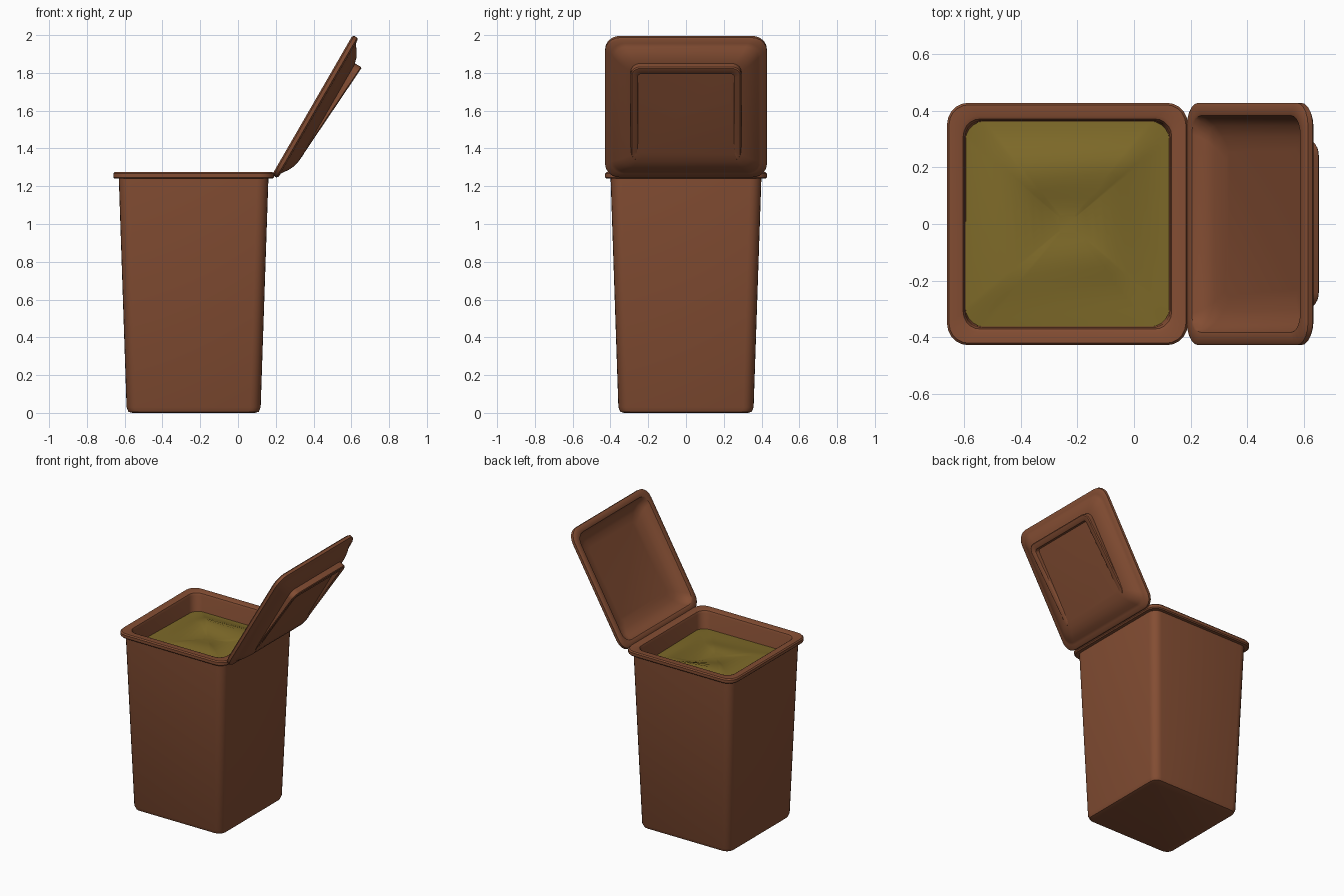
import bpy, bmesh, math
from mathutils import Matrix, Vector

if "Cube" in bpy.data.objects:
    bpy.data.objects.remove(bpy.data.objects["Cube"])


def material(name, rgb):
    m = bpy.data.materials.new(name)
    m.diffuse_color = (*rgb, 1)
    m.use_nodes = True
    m.node_tree.nodes["Principled BSDF"].inputs["Base Color"].default_value = m.diffuse_color
    return m


BROWN = material("brown_plastic", (0.23, 0.075, 0.033))
OLIVE = material("olive_waste", (0.21, 0.145, 0.022))
CX = -0.235  # centre of the bin in x


def rounded_rect(hx, hy, r, seg=5):
    pts = []
    for i, (sx, sy) in enumerate([(1, 1), (-1, 1), (-1, -1), (1, -1)]):
        for k in range(seg + 1):
            a = math.radians(90 * i + 90 * k / seg)
            pts.append((sx * (hx - r) + r * math.cos(a), sy * (hy - r) + r * math.sin(a)))
    return pts


def loft(name, rings, mat, matrix=Matrix(), caps=True, closed=False, height=None, angle=40):
    """Skin rounded-rectangle rings given as (half x, half y, radius, z)."""
    bm = bmesh.new()
    loops = []
    for hx, hy, r, z in rings:
        loops.append([bm.verts.new((x, y, height(x, y, z) if height else z))
                      for x, y in rounded_rect(hx, hy, r)])
    n = len(loops[0])
    pairs = list(zip(loops, loops[1:])) + ([(loops[-1], loops[0])] if closed else [])
    for a, b in pairs:
        for i in range(n):
            j = (i + 1) % n
            bm.faces.new((a[i], a[j], b[j], b[i]))
    if caps:
        bm.faces.new(loops[0][::-1])
        bm.faces.new(loops[-1])
    bmesh.ops.recalc_face_normals(bm, faces=bm.faces)
    me = bpy.data.meshes.new(name)
    bm.to_mesh(me)
    bm.free()
    ob = bpy.data.objects.new(name, me)
    bpy.context.collection.objects.link(ob)
    me.materials.append(mat)
    ob.matrix_world = matrix
    bpy.ops.object.select_all(action='DESELECT')
    ob.select_set(True)
    bpy.context.view_layer.objects.active = ob
    bpy.ops.object.shade_smooth_by_angle(angle=math.radians(angle))
    return ob


# Bin body: tapered shell with rolled rim and hollow inside
body = [(dx, dx + 0.003, r, z) for dx, r, z in [
    (0.325, 0.04, 0.0), (0.345, 0.05, 0.006), (0.355, 0.055, 0.03),
    (0.396, 0.06, 1.24), (0.418, 0.07, 1.24), (0.425, 0.075, 1.247),
    (0.425, 0.075, 1.267), (0.418, 0.07, 1.275), (0.378, 0.06, 1.275),
    (0.368, 0.06, 1.27), (0.362, 0.06, 1.255), (0.33, 0.05, 0.05)]]
loft("bin_body", body, BROWN, Matrix.Translation((CX, 0, 0)))


# Waste filling: lumpy surface
def lumps(x, y, z):
    def bump(px, py, s, h):
        return h * math.exp(-((x - px) ** 2 + (y - py) ** 2) / s ** 2)
    return (z + bump(-0.1, 0.17, 0.14, 0.05) + bump(0.02, -0.14, 0.14, 0.035)
            + bump(0.2, 0.22, 0.1, 0.03) + bump(-0.24, -0.2, 0.12, 0.025)
            + bump(0.12, 0.02, 0.08, -0.03)
            + 0.006 * math.sin(17 * x + 5 * y) * math.cos(13 * y))


fill = [(0.361 * t, 0.364 * t, 0.07 * t, 1.145 + 0.01 * (1 - t))
        for t in [1 - k / 12 for k in range(12)]]
surface = loft("waste_filling", fill, OLIVE, Matrix.Translation((CX, 0, 0)),
               caps=False, height=lumps, angle=60)
bm = bmesh.new()
bm.from_mesh(surface.data)
inner = [e for e in bm.edges if e.is_boundary and all(v.co.xy.length < 0.1 for v in e.verts)]
cap = bmesh.ops.contextual_create(bm, geom=inner)["faces"]
for f in cap:
    f.smooth = True
bmesh.ops.recalc_face_normals(bm, faces=bm.faces)
if sum((f.normal.z for f in bm.faces)) < 0:
    bmesh.ops.reverse_faces(bm, faces=bm.faces)
bm.to_mesh(surface.data)
bm.free()

# Lid frame of reference: local x runs up the lid, local z points outward
ANG = math.radians(60)
U = Vector((math.cos(ANG), 0, math.sin(ANG)))
N = Vector((math.sin(ANG), 0, -math.cos(ANG)))
V = N.cross(U)
HALF = 0.4275
lid_m = Matrix((U, V, N)).transposed().to_4x4()
lid_m.translation = Vector((0.18, 0, 1.26)) + U * HALF

# Lid: domed outside, hollow inside, rounded lip
lid = [(HALF - i, 0.428 - i, max(0.08 - 0.3 * i, 0.03), n) for i, n in [
    (0.17, 0.07), (0.12, 0.062), (0.08, 0.047), (0.055, 0.022), (0.045, 0.002),
    (0.04, 0.0), (0.01, 0.0), (0.0, 0.008), (0.0, 0.027), (0.008, 0.035),
    (0.03, 0.037), (0.045, 0.047), (0.065, 0.062), (0.095, 0.077),
    (0.13, 0.086), (0.17, 0.09)]]
loft("lid", lid, BROWN, lid_m)


# Raised wedge frame on the lid, rising toward the free edge
def wedge(x, y, z):
    rise = 0.086 + 0.042 * (x + 0.30) / 0.6
    return 0.075 if z < 0 else rise - z


frame = [(0.30, 0.293, 0.05, -1), (0.30, 0.293, 0.05, 0.006), (0.294, 0.287, 0.046, 0.0),
         (0.262, 0.26, 0.025, 0.0), (0.257, 0.255, 0.02, 0.004), (0.252, 0.252, 0.02, -1)]
loft("lid_raised_frame", frame, BROWN, lid_m @ Matrix.Translation((0.003, 0, 0)),
     caps=False, closed=True, height=wedge)
